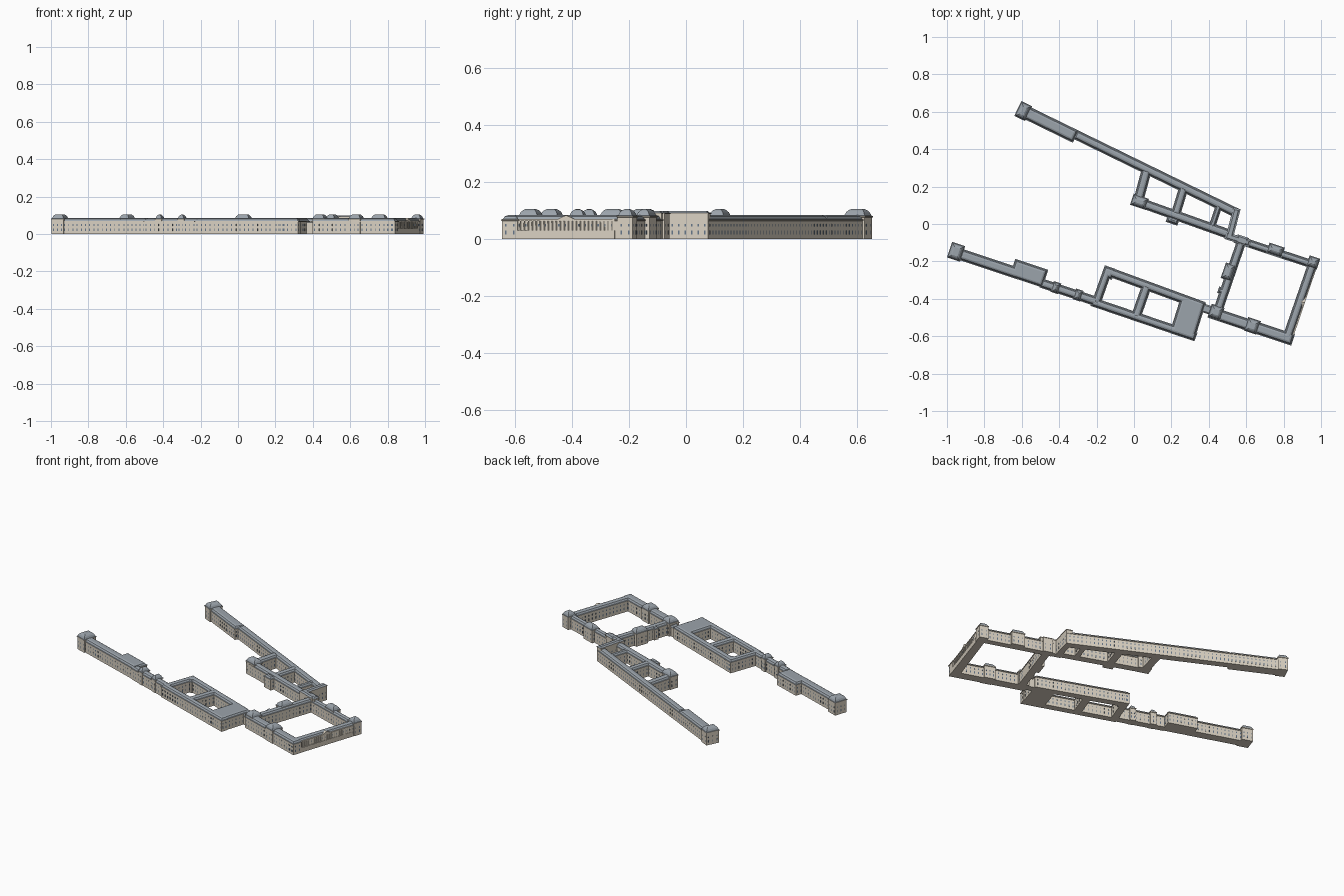
import bpy, bmesh, math
from mathutils import Vector, Matrix

if "Cube" in bpy.data.objects:
    bpy.data.objects.remove(bpy.data.objects["Cube"])


def mat(name, c):
    m = bpy.data.materials.new(name)
    m.diffuse_color = (*c, 1)
    m.use_nodes = True
    m.node_tree.nodes["Principled BSDF"].inputs["Base Color"].default_value = m.diffuse_color
    return m


STONE = mat("stone", (0.70, 0.64, 0.54))
SLATE = mat("slate", (0.33, 0.37, 0.41))
GLASS = mat("glass", (0.13, 0.18, 0.25))
S, N = math.radians(-18.5), math.radians(-26)   # directions of the two long wings

# Height profiles: (outward offset, z, material of the band below)
WING = [(0, 0, 0), (0, .064, 0), (.003, .065, 0), (.003, .069, 0),
        (-.002, .070, 1), (-.008, .080, 1), (-.017, .084, 1)]
PAVILION = [(0, 0, 0), (0, .076, 0), (.003, .077, 0), (.003, .081, 0),
            (-.001, .082, 1), (-.006, .094, 1), (-.012, .101, 1), (-.019, .105, 1)]
TALL = [(0, 0, 0), (0, .088, 0), (.002, .089, 0), (.002, .092, 0),
        (-.003, .093, 1), (-.008, .098, 1)]
LOW = [(0, 0, 0), (0, .056, 0), (.002, .057, 0), (.002, .060, 0), (-.005, .067, 1)]


def finish(name, bm, mats):
    bmesh.ops.recalc_face_normals(bm, faces=bm.faces)
    me = bpy.data.meshes.new(name)
    bm.to_mesh(me)
    bm.free()
    for m in mats:
        me.materials.append(m)
    ob = bpy.data.objects.new(name, me)
    bpy.context.collection.objects.link(ob)
    return ob


def add_box(bm, M, c, size, mi=0):
    r = bmesh.ops.create_cube(bm, size=1, matrix=M @ Matrix.Translation(c) @ Matrix.Diagonal((*size, 1)))
    for f in {f for v in r["verts"] for f in v.link_faces}:
        f.material_index = mi


def block(name, ang, p, q, width, prof=WING, windows=True):
    """Building range along the line p-q, with lofted roof and rows of windows."""
    R = Matrix.Rotation(ang, 4, 'Z')
    a, b = R @ Vector((*p, 0)), R @ Vector((*q, 0))
    d = b - a
    L = d.length
    M = Matrix.Translation((a + b) / 2) @ Matrix.Rotation(math.atan2(d.y, d.x), 4, 'Z')
    bm = bmesh.new()
    prev = None
    for off, z, mi in prof:
        x, y = L / 2 + off, width / 2 + off
        ring = [bm.verts.new(M @ Vector((sx * x, sy * y, z))) for sx, sy in ((-1, -1), (1, -1), (1, 1), (-1, 1))]
        if prev is None:
            bm.faces.new(ring[::-1])
        else:
            for i in range(4):
                j = (i + 1) % 4
                bm.faces.new((prev[i], prev[j], ring[j], ring[i])).material_index = mi
        prev = ring
    bm.faces.new(prev).material_index = 1
    if windows:
        for s in (-1, 1):
            for length, depth, turn in ((L, width, 0), (width, L, 1)):
                n = max(1, round(length / .024))
                for i in range(n):
                    t = (i + .5) * length / n - length / 2
                    for z, h in ((.023, .014), (.048, .009)):
                        c, sz = (t, s * depth / 2, z), (.005, .001, h)
                        if turn:
                            c, sz = (c[1], c[0], z), (sz[1], sz[0], h)
                        add_box(bm, M, c, sz, 2)
    return finish(name, bm, (STONE, SLATE, GLASS))


def pavilion(name, ang, u, v, lu, lv, prof=PAVILION):
    return block(name, ang, (u - lu / 2, v), (u + lu / 2, v), lv, prof)


# South riverside wing
pavilion("south_end_pavilion", S, -.855, -.443, .068, .082)
block("south_gallery_west", S, (-.83, -.448), (-.50, -.448), .056)
block("south_wide_range", S, (-.54, -.428), (-.36, -.428), .094)
block("south_gallery_mid", S, (-.37, -.457), (-.05, -.457), .044)
for i, u in enumerate((-.288, -.162)):
    pavilion(f"gate_pavilion_{i}", S, u, -.455, .036, .054)

# South double-court block
block("south_block_outer", S, (-.08, -.465), (.503, -.468), .042)
block("south_block_inner", S, (-.074, -.284), (.49, -.300), .044)
block("south_block_west", S, (-.054, -.262), (-.058, -.475), .042)
block("south_block_cross", S, (.170, -.285), (.167, -.475), .046)
block("south_block_east", S, (.430, -.281), (.434, -.488), .132)
block("south_corner_bay", S, (-.07, -.29), (-.02, -.29), .056)
block("south_link", S, (.47, -.308), (.56, -.308), .042, LOW, False)

# Square court at the east
block("court_south_range", S, (.535, -.318), (1.0, -.318), .058)
block("court_west_range", S, (.572, -.33), (.575, .11), .044)
block("court_north_range", S, (.54, .096), (.99, .098), .038)
block("court_east_range", S, (.970, -.347), (.975, .12), .046)
pavilion("court_northeast_pavilion", S, .974, .109, .054, .054)
pavilion("court_southwest_pavilion", S, .566, -.308, .066, .066)
pavilion("court_south_pavilion", S, .773, -.316, .066, .070)
pavilion("court_west_pavilion", S, .560, -.083, .052, .082)
pavilion("court_north_pavilion", S, .762, .108, .080, .050)
pavilion("court_west_bay", S, .566, -.19, .050, .030, WING)
pavilion("court_northwest_bay", S, .575, .100, .060, .044, TALL)

# East colonnade with podium, entablature and pediment
bm = bmesh.new()
R = Matrix.Rotation(S, 4, 'Z')
add_box(bm, R, (.994, -.11, .015), (.010, .36, .030))
add_box(bm, R, (.994, -.11, .067), (.011, .36, .007))
for i in range(24):
    v = -.11 + (i - 11.5) * .0148
    bmesh.ops.create_cone(bm, cap_ends=True, segments=8, radius1=.0024, radius2=.0021, depth=.035,
                          matrix=R @ Matrix.Translation((.9965, v, .047)))
tri = [[bm.verts.new(R @ Vector((u, -.11 + dv, z))) for dv, z in ((-.03, .0705), (.03, .0705), (0, .084))]
       for u in (.970, 1.0)]
bm.faces.new(tri[0])
bm.faces.new(tri[1])
for i in range(3):
    j = (i + 1) % 3
    bm.faces.new((tri[0][i], tri[0][j], tri[1][j], tri[1][i]))
finish("east_colonnade", bm, (STONE,))

# North street wing
pavilion("north_end_pavilion", N, -.797, .283, .058, .082)
block("north_wide_range", N, (-.79, .283), (-.487, .283), .066)
block("north_gallery", N, (-.49, .293), (.468, .293), .046)

# North triple-court block
block("north_block_west", 0, (.068, .29), (.022, .12), .048)
block("north_block_south", 0, (.0, .126), (.525, -.061), .046)
block("north_block_cross_0", 0, (.268, .20), (.222, .05), .044)
block("north_block_cross_1", 0, (.457, .105), (.415, -.02), .030)
block("north_block_east", 0, (.550, .082), (.508, -.078), .036, TALL)
pavilion("north_block_pavilion", S, -.010, .122, .080, .056)
pavilion("north_south_bay", S, .19, .085, .060, .034, WING)
block("north_link", 0, (.49, -.062), (.62, -.103), .034, TALL, False)
